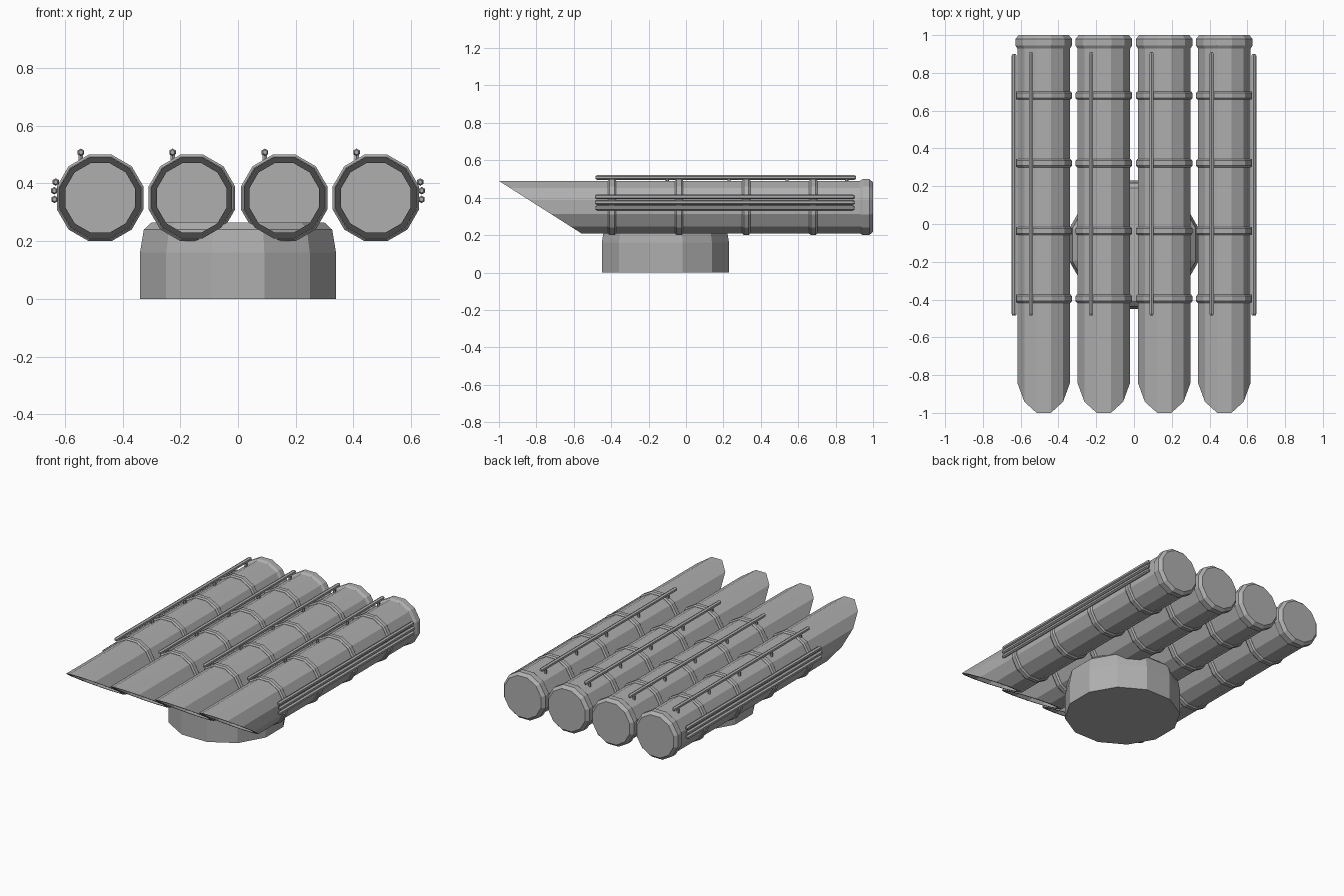
import bpy
import bmesh
from math import cos, sin, pi

cube = bpy.data.objects.get("Cube")
if cube:
    bpy.data.objects.remove(cube)

grey = bpy.data.materials.new("plain grey")
grey.use_nodes = True
colour = (0.43, 0.43, 0.43, 1)
grey.diffuse_color = colour
grey.node_tree.nodes["Principled BSDF"].inputs["Base Color"].default_value = colour

TUBE_X = (-0.478, -0.16, 0.16, 0.478)
TUBE_Z = 0.35
BAND_Y = (-0.395, -0.037, 0.322, 0.68)
SUPPORT_Y = (-0.4, -0.1, 0.23, 0.54, 0.86)


def lathe(name, profile, centre, axis="Y", sides=12, loop=False, slant=None):
    """Facet a (radius, distance) profile around an axis; slant moves the marked rings."""
    bm = bmesh.new()
    rings = []
    for n, (radius, along) in enumerate(profile):
        ring = []
        for i in range(sides):
            a = (i + 0.5) * 2 * pi / sides
            u, v = radius * cos(a), radius * sin(a)
            d = along
            if slant and n in slant:
                d = -1 + (0.14 - v) * 0.44 / 0.28
            ring.append(bm.verts.new((u, d, v) if axis == "Y" else (u, v, d)))
        rings.append(ring)
    pairs = list(zip(rings, rings[1:]))
    if loop:
        pairs.append((rings[-1], rings[0]))
    else:
        bm.faces.new(rings[0])
        bm.faces.new(rings[-1])
    for p, q in pairs:
        for i in range(sides):
            j = (i + 1) % sides
            bm.faces.new((p[i], p[j], q[j], q[i]))
    bmesh.ops.recalc_face_normals(bm, faces=bm.faces)
    mesh = bpy.data.meshes.new(name)
    bm.to_mesh(mesh)
    bm.free()
    mesh.materials.append(grey)
    obj = bpy.data.objects.new(name, mesh)
    obj.location = centre
    bpy.context.collection.objects.link(obj)
    return obj


def rod(name, x, z, start, end):
    r = 0.013
    lathe(name, [(r * 0.6, start), (r, start + 0.01), (r, end - 0.01), (r * 0.6, end)],
          (x, 0, z), sides=6)


# Round pedestal with a softened top edge
lathe("base", [(0.352, 0), (0.352, 0.16), (0.338, 0.24), (0.31, 0.265)],
      (0, -0.11, 0), axis="Z")

for n, x in enumerate(TUBE_X, 1):
    # Hollow tube with slanted mouth and raised rear rim
    lathe(f"tube_{n}",
          [(0.125, 0.95), (0.125, 0), (0.145, 0), (0.145, 0.93), (0.155, 0.945),
           (0.155, 0.98), (0.137, 1)],
          (x, 0, TUBE_Z), slant=(1, 2))

    # Bevelled bands around the tube
    for k, y in enumerate(BAND_Y, 1):
        lathe(f"tube_{n}_band_{k}",
              [(0.135, -0.022), (0.147, -0.022), (0.155, -0.013),
               (0.155, 0.013), (0.147, 0.022), (0.135, 0.022)],
              (x, y, TUBE_Z), loop=True)

    # Thin rail above the tube, on short posts
    rail_x = x - 0.067
    rod(f"top_rail_{n}", rail_x, 0.508, -0.485, 0.91)
    for k, y in enumerate(SUPPORT_Y, 1):
        lathe(f"top_rail_{n}_post_{k}", [(0.009, 0.468), (0.009, 0.508)],
              (rail_x, y, 0), axis="Z", sides=6)

# Three rails along each outer side
for side, sign in (("left", 1), ("right", -1)):
    for k, (x, z) in enumerate(((0.636, 0.345), (0.637, 0.375), (0.632, 0.405)), 1):
        rod(f"{side}_side_rail_{k}", sign * x, z, -0.485, 0.9)
